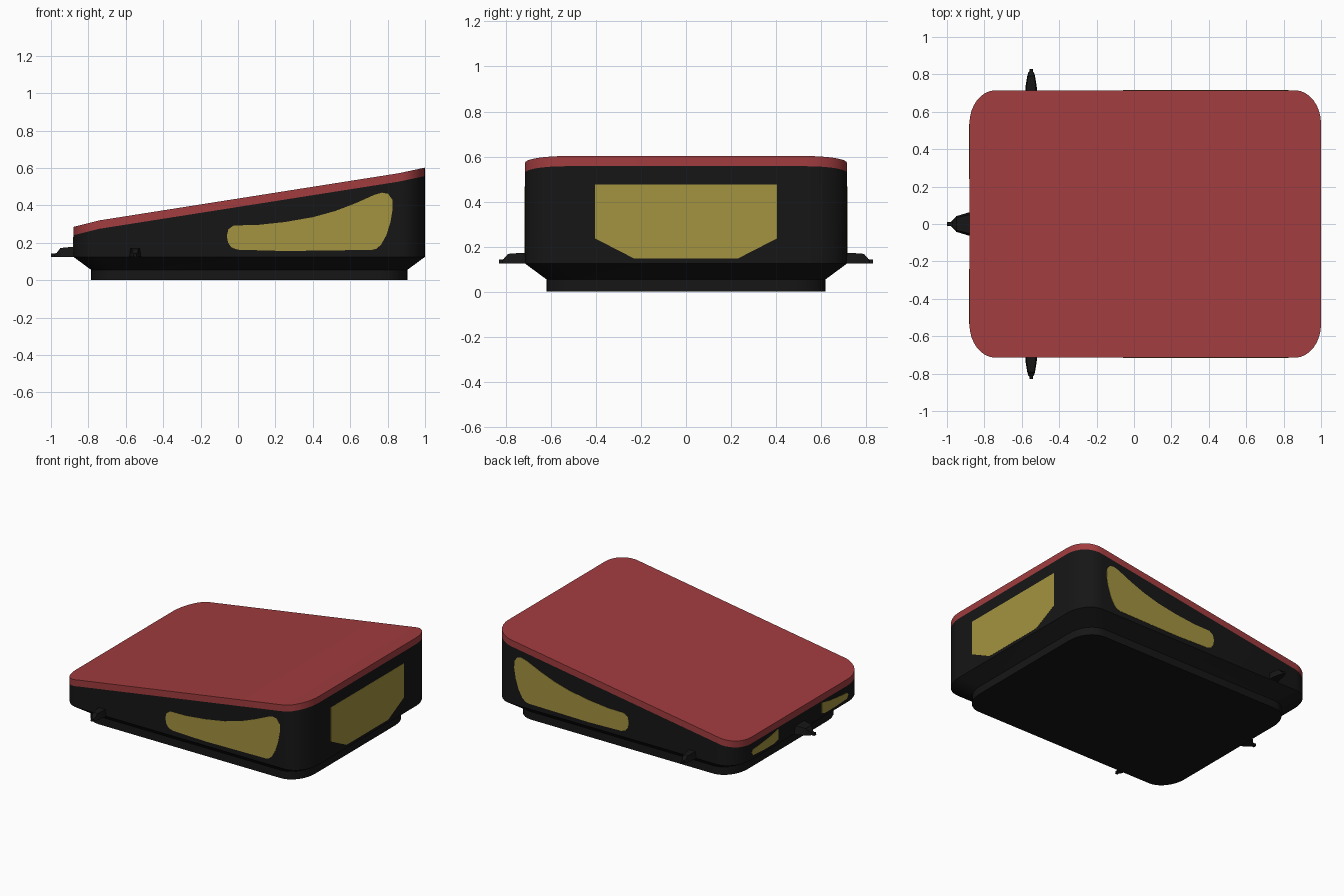
import bpy, bmesh
from math import sin, cos, pi

if "Cube" in bpy.data.objects:
    bpy.data.objects.remove(bpy.data.objects["Cube"])


def material(name, rgb):
    m = bpy.data.materials.new(name)
    m.diffuse_color = (*rgb, 1)
    m.use_nodes = True
    m.node_tree.nodes["Principled BSDF"].inputs["Base Color"].default_value = m.diffuse_color
    return m


BLACK = material("black_plastic", (0.008, 0.008, 0.008))
RED = material("red_cover", (0.36, 0.046, 0.05))
YELLOW = material("yellow_panel", (0.37, 0.29, 0.05))


def finish(name, bm, mat):
    bmesh.ops.recalc_face_normals(bm, faces=bm.faces)
    me = bpy.data.meshes.new(name)
    bm.to_mesh(me)
    bm.free()
    me.materials.append(mat)
    ob = bpy.data.objects.new(name, me)
    bpy.context.collection.objects.link(ob)
    bpy.context.view_layer.objects.active = ob
    ob.select_set(True)
    bpy.ops.object.shade_smooth_by_angle(angle=0.5)
    ob.select_set(False)
    return ob


def top_z(x):
    # wedge profile of the cover's upper surface
    pts = [(-0.88, 0.285), (-0.74, 0.32), (0.86, 0.572), (1.0, 0.602)]
    for (xa, za), (xb, zb) in zip(pts, pts[1:]):
        if x <= xb + 1e-4:
            return za + (zb - za) * (x - xa) / (xb - xa)
    return pts[-1][1]


N = 8  # segments per corner


def outline(inset=0.0):
    # rounded rectangle; second half mirrors the first in y
    x0, x1, y = -0.88 + inset, 1.0 - inset, 0.715 - inset
    rx, ry = 0.14, 0.18
    ang = [pi / 2 * i / N for i in range(N + 1)]
    half = [(x1 - rx + rx * cos(a), y - ry + ry * sin(a)) for a in ang]
    half += [(x0 + rx - rx * sin(a), y - ry + ry * cos(a)) for a in ang]
    return half + [(px, -py) for px, py in reversed(half)]


def shell(name, layers, mat):
    # loft rings; close both ends with strips running across the body
    bm = bmesh.new()
    rings = [[bm.verts.new((x, y, z(x) if callable(z) else z)) for x, y in outline(i)]
             for i, z in layers]
    n = len(rings[0])
    for a, b in zip(rings, rings[1:]):
        for i in range(n):
            j = (i + 1) % n
            bm.faces.new((a[i], a[j], b[j], b[i]))
    for r in (rings[0], rings[-1]):
        for i in range(n // 2 - 1):
            bm.faces.new((r[i], r[i + 1], r[n - 2 - i], r[n - 1 - i]))
    return finish(name, bm, mat)


# main body with stepped plinth, and the sloping cover on it
shell("body", [(0.095, 0), (0.095, 0.055), (0, 0.125), (0, lambda x: top_z(x) - 0.045)], BLACK)
shell("cover", [(0, lambda x: top_z(x) - 0.045), (0, top_z)], RED)


def panel(name, pts, place, depth):
    # thin plate: outline placed at two depths
    bm = bmesh.new()
    a, b = [[bm.verts.new(place(u, v, d)) for u, v in pts] for d in depth]
    bm.faces.new(a)
    bm.faces.new(b)
    for i in range(len(pts)):
        j = (i + 1) % len(pts)
        bm.faces.new((a[i], a[j], b[j], b[i]))
    return finish(name, bm, YELLOW)


# curved side windows
side = [(-0.06, 0.235), (-0.052, 0.272), (-0.022, 0.293), (0.1, 0.295), (0.25, 0.311),
        (0.4, 0.337), (0.52, 0.37), (0.63, 0.412), (0.73, 0.457), (0.77, 0.468),
        (0.803, 0.462), (0.825, 0.43), (0.827, 0.38), (0.815, 0.31), (0.793, 0.24),
        (0.765, 0.19), (0.74, 0.168), (0.715, 0.162), (0.25, 0.156), (0.0, 0.163),
        (-0.035, 0.175), (-0.053, 0.2)]
for label, s in (("front", -1), ("back", 1)):
    panel(label + "_side_window", side, lambda u, v, d: (u, s * d, v), (0.70, 0.717))

# large end window on the tall end
end = [(-0.405, 0.475), (0.405, 0.475), (0.405, 0.237), (0.23, 0.147), (-0.23, 0.147), (-0.405, 0.237)]
panel("tall_end_window", end, lambda u, v, d: (d, u, v), (0.985, 1.001))

# pair of small lamps on the low end
lamp = [(0.24, 0.155), (0.24, 0.23), (0.32, 0.213), (0.43, 0.2), (0.52, 0.193),
        (0.535, 0.175), (0.52, 0.152), (0.4, 0.145), (0.28, 0.145)]
for label, s in (("front", -1), ("back", 1)):
    panel(label + "_lamp", lamp, lambda u, v, d: (d, s * u, v), (-0.865, -0.882))


def tab(name, sections, place):
    # tapered tab lofted from (distance, half width, top height) sections
    bm = bmesh.new()
    rings = [[bm.verts.new(place(d, w, z)) for w, z in
              ((-h, 0.125), (h, 0.125), (h * 0.8, t), (-h * 0.8, t))] for d, h, t in sections]
    for a, b in zip(rings, rings[1:]):
        for i in range(4):
            j = (i + 1) % 4
            bm.faces.new((a[i], a[j], b[j], b[i]))
    bm.faces.new(rings[0])
    bm.faces.new(rings[-1])
    return finish(name, bm, BLACK)


# three small tabs near the low end
tab("low_end_tab", [(0.86, 0.064, 0.178), (0.89, 0.06, 0.178), (0.95, 0.042, 0.172),
                    (0.97, 0.02, 0.145), (0.98, 0.011, 0.143), (1.0, 0.011, 0.143)],
    lambda d, w, z: (-d, w, z))
for label, s in (("front", -1), ("back", 1)):
    tab(label + "_tab", [(0.70, 0.031, 0.172), (0.735, 0.03, 0.172), (0.79, 0.021, 0.168),
                         (0.81, 0.015, 0.145), (0.815, 0.009, 0.143), (0.83, 0.009, 0.143)],
        lambda d, w, z: (-0.55 + w, s * d, z))
